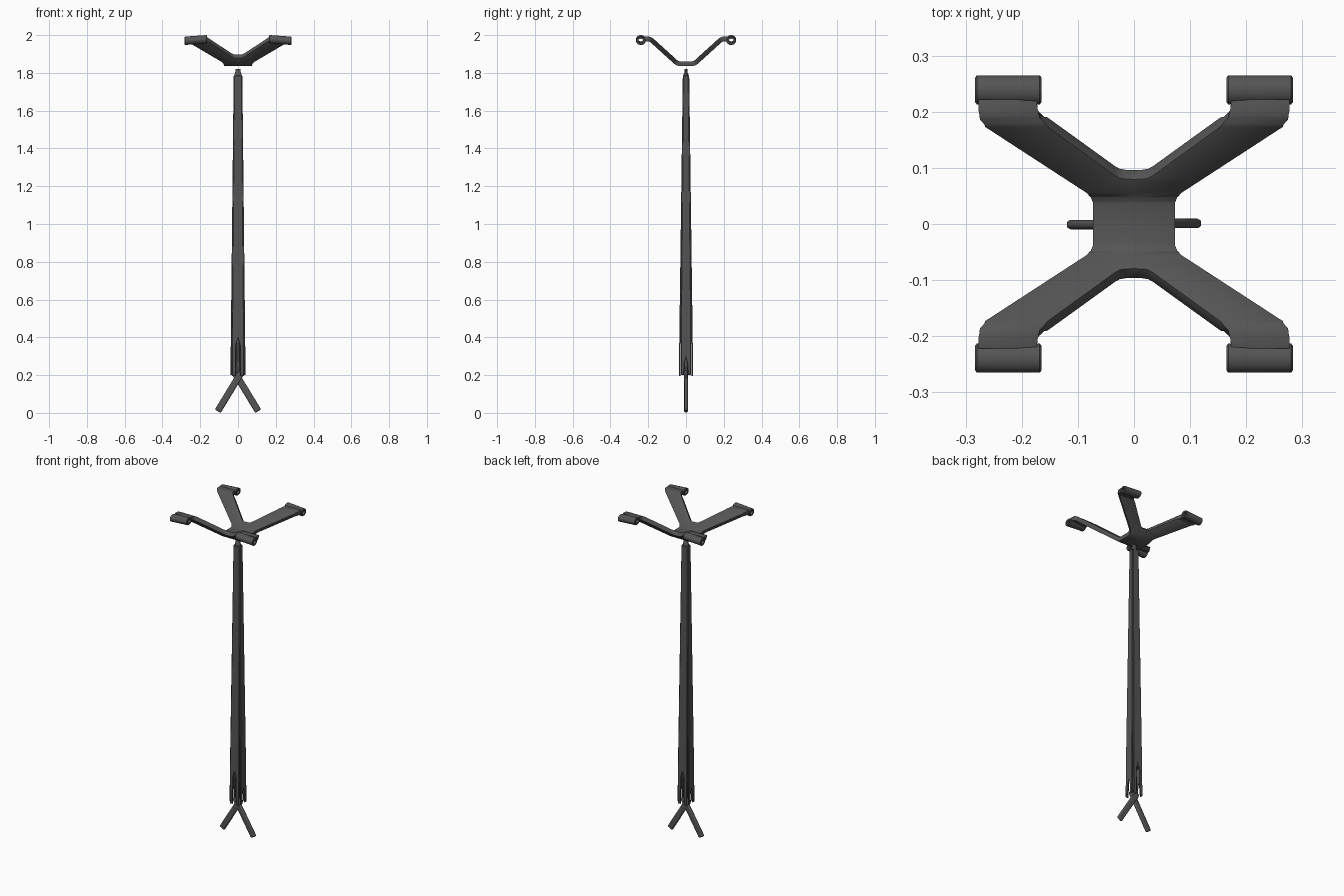
import bpy, bmesh, math
from mathutils import Vector, Matrix

if "Cube" in bpy.data.objects:
    bpy.data.objects.remove(bpy.data.objects["Cube"])

mat = bpy.data.materials.new("dark_grey")
mat.diffuse_color = (0.09, 0.09, 0.09, 1)
mat.use_nodes = True
mat.node_tree.nodes["Principled BSDF"].inputs["Base Color"].default_value = mat.diffuse_color


def finish(name, bm, bevel=0.0, segs=2):
    bmesh.ops.recalc_face_normals(bm, faces=bm.faces[:])
    me = bpy.data.meshes.new(name)
    bm.to_mesh(me)
    bm.free()
    me.materials.append(mat)
    ob = bpy.data.objects.new(name, me)
    bpy.context.collection.objects.link(ob)
    if bevel:
        m = ob.modifiers.new("soft_edges", 'BEVEL')
        m.width, m.segments, m.limit_method = bevel, segs, 'ANGLE'
        m.angle_limit = math.radians(50)
    bpy.ops.object.select_all(action='DESELECT')
    ob.select_set(True)
    bpy.context.view_layer.objects.active = ob
    bpy.ops.object.shade_smooth_by_angle(angle=math.radians(35))
    return ob


def lookup(table, t):
    """Linear interpolation in a list of (t, value) pairs."""
    for (t0, v0), (t1, v1) in zip(table, table[1:]):
        if t <= t1:
            return v0 + (v1 - v0) * max(t - t0, 0) / (t1 - t0)
    return table[-1][1]


# Four-armed bracket: rows across y between outer and inner outline, lifted by height
outer_x = [(0, 0.073), (0.042, 0.073), (0.055, 0.077), (0.064, 0.085), (0.181, 0.265),
           (0.190, 0.274), (0.202, 0.277), (0.222, 0.277)]
inner_x = [(0.088, 0), (0.0885, 0.016), (0.090, 0.025), (0.095, 0.034), (0.186, 0.160),
           (0.194, 0.168), (0.205, 0.172), (0.222, 0.173)]
bends = [(0, 1.849), (0.036, 1.849), (0.046, 1.852), (0.056, 1.859),
         (0.174, 1.966), (0.183, 1.974), (0.195, 1.979), (0.222, 1.979)]
levels = sorted({y for t in (outer_x, inner_x, bends) for y, _ in t})
bm = bmesh.new()
for sx in (-1, 1):
    for sy in (-1, 1):
        prev = None
        for y in levels:
            z = lookup(bends, y)
            row = [bm.verts.new((sx * lookup(t, y), sy * y, z)) for t in (inner_x, outer_x)]
            if prev:
                loop = [prev[0], prev[1], row[1], row[0]]
                bm.faces.new(loop if sx * sy > 0 else loop[::-1])
            prev = row
bmesh.ops.remove_doubles(bm, verts=bm.verts[:], dist=1e-5)
bracket = finish("bracket", bm)
sol = bracket.modifiers.new("thickness", 'SOLIDIFY')
sol.thickness, sol.offset = 0.025, 0
bev = bracket.modifiers.new("soft_edges", 'BEVEL')
bev.width, bev.segments, bev.limit_method = 0.004, 2, 'ANGLE'
bev.angle_limit = math.radians(60)

# Slightly tilted hollow rolls on the arm tips
for sx in (-1, 1):
    for sy in (-1, 1):
        bm = bmesh.new()
        n = 24
        section = [(-0.059, 0.013), (-0.059, 0.022), (-0.056, 0.026),
                   (0.056, 0.026), (0.059, 0.022), (0.059, 0.013)]
        rings = []
        for i in range(n):
            a = 2 * math.pi * i / n
            rings.append([bm.verts.new((sx * 0.224 + x, sy * 0.239 + r * math.cos(a),
                                        1.974 + 0.85 * r * math.sin(a) - 0.07 * sx * x))
                          for x, r in section])
        for i in range(n):
            a, b = rings[i], rings[(i + 1) % n]
            for j in range(len(section)):
                k = (j + 1) % len(section)
                bm.faces.new((a[j], a[k], b[k], b[j]))
        finish("arm_roll", bm)


def plank(name, angle, r_top, r_bot, w_top, w_bot, notch, z_notch, z_bot):
    """Long tapered panel leaning outward, split at its foot."""
    z_top, thick = 1.785, 0.008
    pts = [(-w_top, z_top), (w_top, z_top), (w_bot, z_bot + 0.2), (w_bot, z_bot),
           (notch + 0.003, z_bot), (notch, z_notch - 0.04), (0, z_notch),
           (-notch, z_notch - 0.04), (-notch - 0.003, z_bot), (-w_bot, z_bot),
           (-w_bot, z_bot + 0.2)]
    bm = bmesh.new()
    rot = Matrix.Rotation(angle, 3, 'Z')

    def place(u, z, inset):
        r = r_bot + (r_top - r_bot) * (z - 0.2) / (z_top - 0.2)
        return rot @ Vector((u, -r + inset, z))
    outer = [bm.verts.new(place(u, z, 0)) for u, z in pts]
    inner = [bm.verts.new(place(u * 0.98, z, thick)) for u, z in pts]
    bm.faces.new(outer)
    bm.faces.new(inner[::-1])
    for i in range(len(pts)):
        j = (i + 1) % len(pts)
        bm.faces.new((outer[i], inner[i], inner[j], outer[j]))
    finish(name, bm, 0.002, 1)


# Wide panels front and back, narrower ones at the sides
for a in (0, math.pi):
    plank("wide_panel", a, 0.017, 0.038, 0.020, 0.031, 0.010, 0.4, 0.195)
for a in (math.pi / 2, -math.pi / 2):
    plank("narrow_panel", a, 0.023, 0.040, 0.013, 0.027, 0.008, 0.3, 0.2)


def taper_tube(name, levels, n=8):
    """Faceted closed column from (z, x radius, y radius) levels."""
    bm = bmesh.new()
    rings = []
    for z, rx, ry in levels:
        rings.append([bm.verts.new((rx * math.cos(2 * math.pi * (i + .5) / n),
                                    ry * math.sin(2 * math.pi * (i + .5) / n), z))
                      for i in range(n)])
    for a, b in zip(rings, rings[1:]):
        for i in range(n):
            j = (i + 1) % n
            bm.faces.new((a[i], a[j], b[j], b[i]))
    bm.faces.new(rings[0])
    bm.faces.new(rings[-1])
    finish(name, bm)


# Inner shaft, its top cap, and the hub that carries the fork
taper_tube("shaft", [(0.38, 0.028, 0.026), (1.2, 0.022, 0.019), (1.78, 0.018, 0.014)])
taper_tube("shaft_cap", [(1.76, 0.020, 0.014), (1.795, 0.019, 0.013),
                         (1.80, 0.016, 0.010), (1.82, 0.015, 0.009)])
taper_tube("fork_hub", [(0.215, 0.012, 0.014), (0.25, 0.018, 0.018),
                        (0.34, 0.015, 0.018), (0.4, 0.012, 0.018)])

# Two crossed fork legs
for s in (-1, 1):
    foot, top = Vector((s * 0.101, s * 0.001, 0.019)), Vector((-s * 0.015, s * 0.001, 0.21))
    d = top - foot
    bm = bmesh.new()
    bmesh.ops.create_cube(bm, size=1)
    tilt = Matrix.Rotation(math.atan2(d.x, d.z), 4, 'Y')
    bm.transform(Matrix.Translation((foot + top) / 2) @ tilt
                 @ Matrix.Diagonal((0.036, 0.017, d.length + 0.024, 1)))
    finish("fork_leg", bm, 0.007, 2)
